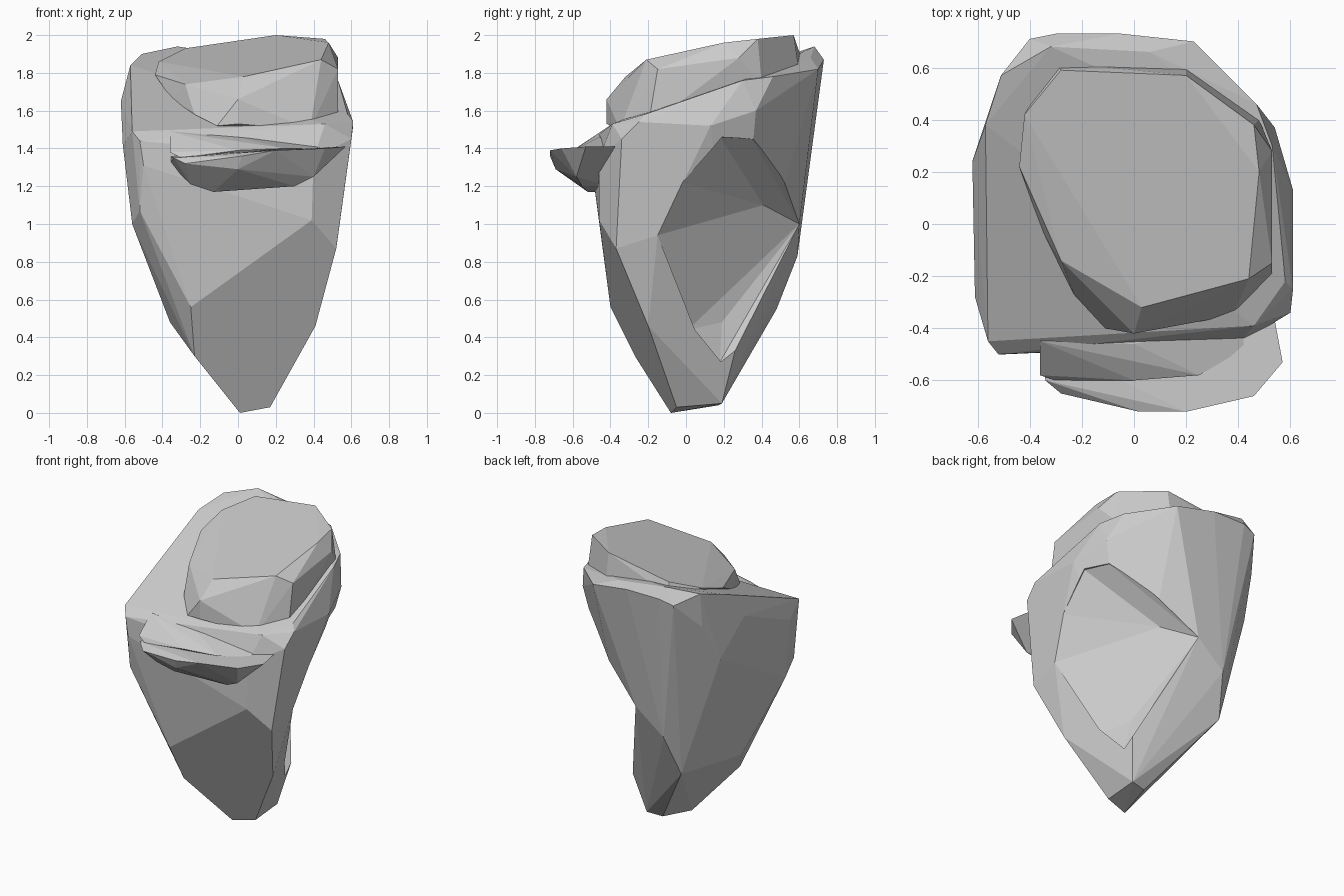
import bpy
import bmesh

default_cube = bpy.data.objects.get("Cube")
if default_cube:
    bpy.data.objects.remove(default_cube, do_unlink=True)

# One stone colour for everything
stone = bpy.data.materials.new("grey_stone")
stone.use_nodes = True
STONE_COLOUR = (0.6, 0.6, 0.6, 1)
stone.diffuse_color = STONE_COLOUR
stone.node_tree.nodes["Principled BSDF"].inputs["Base Color"].default_value = STONE_COLOUR


def hull_rock(name, *corner_groups):
    """Wrap a faceted convex rock around groups of corner points."""
    mesh = bpy.data.meshes.new(name)
    bm = bmesh.new()
    for group in corner_groups:
        for corner in group:
            bm.verts.new(corner)
    result = bmesh.ops.convex_hull(bm, input=bm.verts[:])
    loose = {item for item in result["geom_interior"] + result["geom_unused"]
             if isinstance(item, bmesh.types.BMVert) and item.is_valid}
    bmesh.ops.delete(bm, geom=list(loose), context="VERTS")
    bmesh.ops.dissolve_limit(bm, angle_limit=0.06, verts=bm.verts[:], edges=bm.edges[:])
    bmesh.ops.recalc_face_normals(bm, faces=bm.faces[:])
    bm.to_mesh(mesh)
    bm.free()
    mesh.materials.append(stone)
    rock = bpy.data.objects.new(name, mesh)
    bpy.context.scene.collection.objects.link(rock)
    return rock


# Rim of the scooped hollow, which is shared by the boulder and its cutter
hollow_rim = [(.53, -.15, .94), (.57, -.02, 1.22), (.56, .18, 1.46), (.5, .35, 1.45),
              (.33, .48, 1.31), (-.03, .6, 1), (.23, .26, .33), (.23, .18, .27),
              (.29, .01, .44)]

# Main tapering boulder, from the tip up to the sloping shoulder
tip = [(.01, -.08, 0), (.17, -.05, .03), (.17, .19, .05), (.06, .17, .04)]
lower_belly = [(-.23, -.27, .3), (-.25, -.4, .56), (-.36, -.1, .48),
               (.41, -.2, .46), (-.3, .48, .55)]
middle = [(-.52, -.45, 1.07), (-.56, -.3, 1), (.39, -.46, 1.02), (.52, -.37, .87),
          (-.24, .59, .83), (-.09, .62, 1.27)]
shoulder = [(-.5, -.5, 1.31), (-.52, -.5, 1.44), (-.61, -.28, 1.42), (.4, -.46, 1.35),
            (.6, -.34, 1.45), (.61, -.25, 1.54), (.61, .13, 1.52), (.54, .37, 1.6),
            (.1, .67, 1.58), (-.62, .24, 1.65), (-.56, .42, 1.4),
            (-.51, .55, 1.66), (-.38, .67, 1.65)]
top_rim = [(-.56, -.45, 1.49), (.46, -.39, 1.53), (.58, -.22, 1.58), (.53, .3, 1.76),
           (.47, .46, 1.78), (.06, .66, 1.88), (.23, .7, 1.82), (-.05, .73, 1.87),
           (-.32, .68, 1.94), (-.3, .73, 1.87), (-.4, .71, 1.84), (-.51, .57, 1.9),
           (-.57, .38, 1.84)]
body = hull_rock("boulder_body", tip, lower_belly, middle, shoulder, top_rim, hollow_rim)

# Shallow faceted hollow carved out of the rear left flank
hollow_floor = [(.27, .31, 1.18), (.25, .18, .85), (.17, .28, .8), (.19, .19, .48),
                (.13, .41, 1.1)]
outside = [(x + .5, y + .5, z) for x, y, z in hollow_rim]
cutter = hull_rock("hollow_cutter", hollow_rim, hollow_floor, outside)
cutter.hide_render = True

scoop = body.modifiers.new("hollow", "BOOLEAN")
scoop.operation = "DIFFERENCE"
scoop.solver = "EXACT"
scoop.object = cutter
bpy.context.view_layer.objects.active = body
bpy.ops.object.modifier_apply(modifier=scoop.name)
bpy.data.objects.remove(cutter, do_unlink=True)

# Slanted cap stone resting on the shoulder
cap_top = [(-.28, .59, 1.93), (.2, .57, 2), (.46, .38, 1.98), (.48, .2, 1.96),
           (.44, -.21, 1.87), (.03, -.32, 1.78), (-.28, -.14, 1.74), (-.44, .22, 1.79),
           (-.42, .42, 1.86)]
cap_base = [(-.35, -.03, 1.66), (-.23, -.27, 1.58), (-.11, -.4, 1.52), (0, -.42, 1.53),
            (0, -.42, 1.66), (.38, -.35, 1.5), (.53, -.2, 1.52), (.53, -.15, 1.82),
            (.53, .28, 1.88), (.48, .4, 1.75), (.2, .6, 1.8), (-.3, .62, 1.85)]
hull_rock("cap_stone", cap_top, cap_base)

# Jutting front ledge with a thin wedge lying on it
ledge_top = [(-.36, -.45, 1.36), (-.34, -.6, 1.35), (-.28, -.65, 1.32), (.02, -.72, 1.36),
             (.2, -.72, 1.39), (.46, -.66, 1.4), (.57, -.53, 1.41), (.54, -.37, 1.41)]
ledge_base = [(-.36, -.45, 1.32), (-.25, -.54, 1.21), (-.13, -.52, 1.17), (-.13, -.4, 1.17),
              (.3, -.55, 1.2), (.3, -.4, 1.2), (.4, -.58, 1.25), (.0, -.69, 1.29)]
hull_rock("front_ledge", ledge_top, ledge_base)
wedge = [(-.36, -.45, 1.49), (-.36, -.58, 1.38), (-.3, -.6, 1.35), (0, -.6, 1.39),
         (.25, -.58, 1.4), (.42, -.48, 1.4), (.42, -.38, 1.42), (0, -.46, 1.46),
         (-.3, -.4, 1.35)]
hull_rock("ledge_wedge", wedge)
